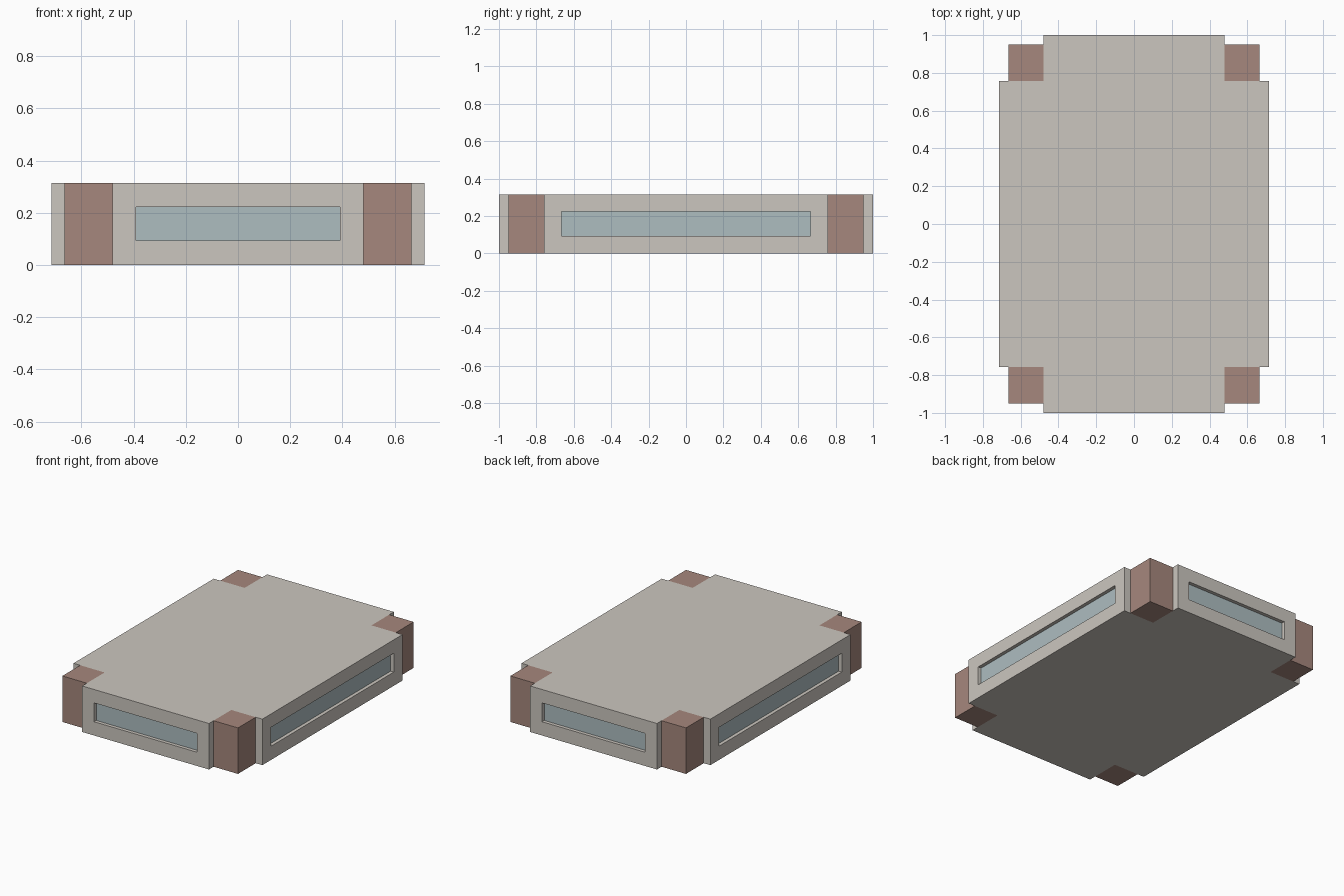
import bpy, bmesh
from mathutils import Matrix, Vector

if "Cube" in bpy.data.objects:
    bpy.data.objects.remove(bpy.data.objects["Cube"])

HX, HY, H = 0.715, 1.0, 0.315        # overall half sizes and height
NX, NY = 0.48, 0.758                 # inner corner of each notch
PX, PY = 0.665, 0.95                 # outer corner of each pillar
WX, WY, WZ0, WZ1 = 0.39, 0.665, 0.094, 0.223   # window half widths, sill and head
RECESS, POCKET = 0.024, 0.045        # glass setback, depth of the cut


def material(name, rgb):
    m = bpy.data.materials.new(name)
    m.diffuse_color = (*rgb, 1)
    m.use_nodes = True
    m.node_tree.nodes["Principled BSDF"].inputs["Base Color"].default_value = m.diffuse_color
    return m


def add_box(bm, lo, hi):
    lo, hi = Vector(lo), Vector(hi)
    bmesh.ops.create_cube(bm, size=1, matrix=Matrix.Translation((lo + hi) / 2)
                          @ Matrix.Diagonal((*(hi - lo), 1)))


def make_object(name, bm, mat=None):
    bmesh.ops.recalc_face_normals(bm, faces=bm.faces)
    mesh = bpy.data.meshes.new(name)
    bm.to_mesh(mesh)
    bm.free()
    ob = bpy.data.objects.new(name, mesh)
    bpy.context.collection.objects.link(ob)
    if mat:
        mesh.materials.append(mat)
    return ob


def box_object(name, lo, hi, mat):
    bm = bmesh.new()
    add_box(bm, lo, hi)
    return make_object(name, bm, mat)


def window_boxes(outer, inner):
    """Ranges of four wall boxes, from 'outer' to 'inner' behind each wall face."""
    for name, s in (("front", -1), ("back", 1)):
        a, b = sorted((s * (HY - outer), s * (HY - inner)))
        yield name, (-WX, a, WZ0), (WX, b, WZ1)
    for name, s in (("left", -1), ("right", 1)):
        a, b = sorted((s * (HX - outer), s * (HX - inner)))
        yield name, (a, -WY, WZ0), (b, WY, WZ1)


stone = material("stone", (0.60, 0.565, 0.52))
brick = material("brick", (0.38, 0.245, 0.205))
glass = material("glass", (0.42, 0.51, 0.53))

# Storey block: notched outline extruded upward
bm = bmesh.new()
quarter = [(HX, NY), (NX, NY), (NX, HY)]
outline = (quarter + [(-x, y) for x, y in reversed(quarter)]
           + [(-x, -y) for x, y in quarter] + [(x, -y) for x, y in reversed(quarter)])
base = bm.faces.new([bm.verts.new((x, y, 0)) for x, y in outline])
top = bmesh.ops.extrude_face_region(bm, geom=[base], use_keep_orig=True)
bmesh.ops.translate(bm, vec=(0, 0, H),
                    verts=[v for v in top["geom"] if isinstance(v, bmesh.types.BMVert)])
storey = make_object("storey_block", bm, stone)

# Window pockets cut from the walls
bm = bmesh.new()
for _, lo, hi in window_boxes(-0.1, POCKET):
    add_box(bm, lo, hi)
cutter = make_object("window_cutter", bm, stone)
cutter.hide_render = True
cutter.hide_viewport = True
cut = storey.modifiers.new("window_pockets", 'BOOLEAN')
cut.operation = 'DIFFERENCE'
cut.solver = 'EXACT'
cut.object = cutter

# Glass panes set back in the pockets
for side, lo, hi in window_boxes(RECESS, POCKET):
    box_object(side + "_window", lo, hi, glass)

# Corner pillars
for ny, sy in (("front", -1), ("back", 1)):
    for nx, sx in (("left", -1), ("right", 1)):
        xs, ys = sorted((sx * NX, sx * PX)), sorted((sy * NY, sy * PY))
        box_object(f"{ny}_{nx}_pillar", (xs[0], ys[0], 0), (xs[1], ys[1], H), brick)
